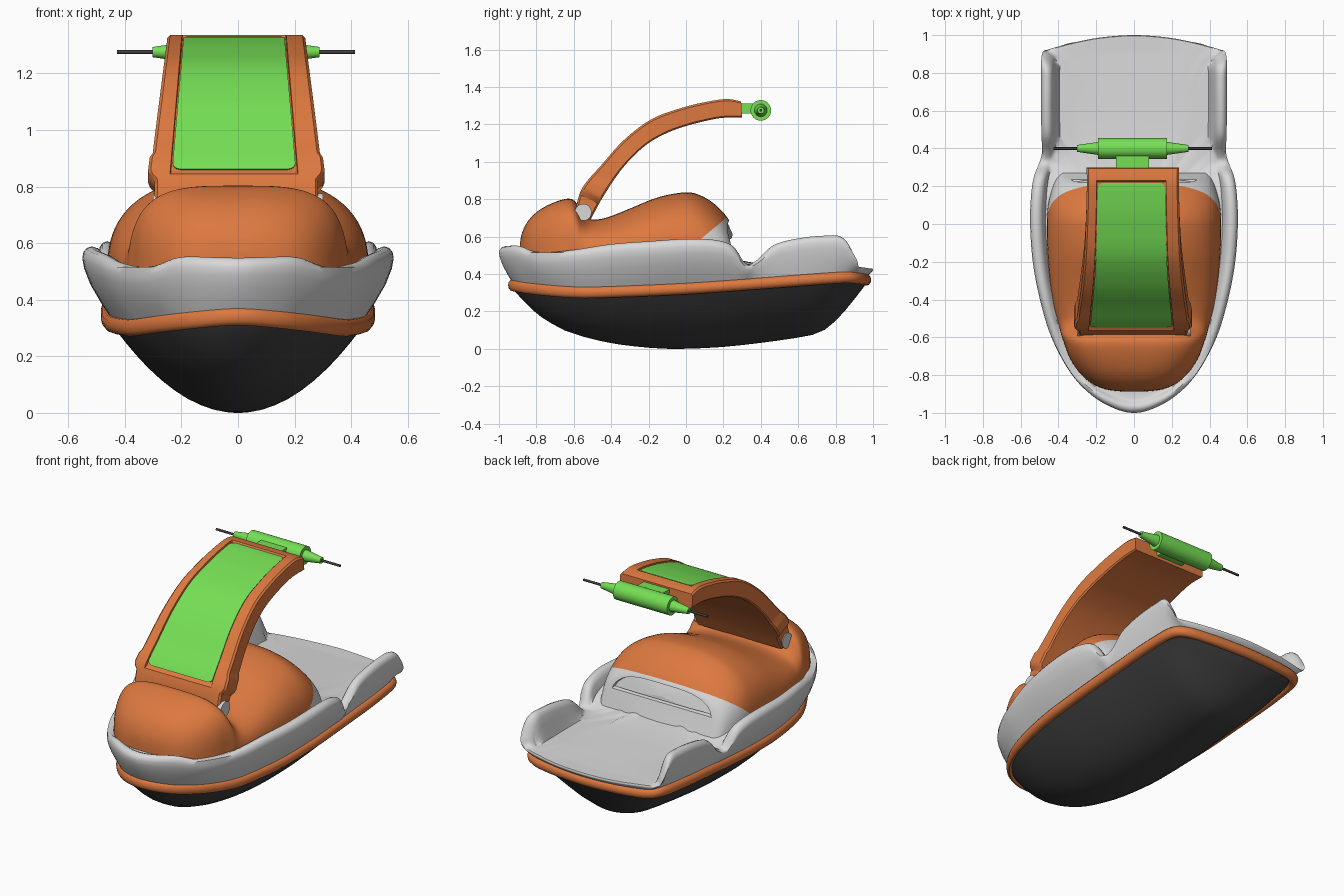
import bpy, bmesh, math
from mathutils import Vector, Matrix

if "Cube" in bpy.data.objects:
    bpy.data.objects.remove(bpy.data.objects["Cube"])


def material(name, rgb):
    m = bpy.data.materials.new(name)
    m.diffuse_color = (*rgb, 1)
    m.use_nodes = True
    m.node_tree.nodes["Principled BSDF"].inputs["Base Color"].default_value = m.diffuse_color
    return m


ORANGE = material("orange", (0.72, 0.19, 0.05))
GREY = material("light grey", (0.69, 0.69, 0.69))
DARK = material("charcoal", (0.05, 0.05, 0.05))
GREEN = material("green", (0.18, 0.74, 0.09))


def finish(name, bm, mats, angle=40):
    bmesh.ops.recalc_face_normals(bm, faces=bm.faces)
    me = bpy.data.meshes.new(name)
    bm.to_mesh(me)
    bm.free()
    ob = bpy.data.objects.new(name, me)
    bpy.context.collection.objects.link(ob)
    for m in mats:
        me.materials.append(m)
    bpy.ops.object.select_all(action='DESELECT')
    ob.select_set(True)
    bpy.context.view_layer.objects.active = ob
    bpy.ops.object.shade_smooth_by_angle(angle=math.radians(angle))
    return ob


def loft(rings, wrap=False, caps=(True, True)):
    """Skin a list of closed point loops."""
    bm = bmesh.new()
    vs = [[bm.verts.new(p) for p in r] for r in rings]
    n = len(vs[0])
    for a, b in zip(vs, vs[1:] + (vs[:1] if wrap else [])):
        for j in range(n):
            k = (j + 1) % n
            bm.faces.new((a[j], a[k], b[k], b[j]))
    if not wrap:
        if caps[0]:
            bm.faces.new(vs[0])
        if caps[1]:
            bm.faces.new(vs[-1])
    return bm


def smooth_rows(rows, steps, closed=False):
    """Catmull-Rom through rows of numbers."""
    n, out = len(rows), []
    get = (lambda i: rows[i % n]) if closed else (lambda i: rows[max(0, min(n - 1, i))])
    for i in range(n if closed else n - 1):
        for s in range(steps):
            t = s / steps
            out.append([0.5 * (2 * b + (c - a) * t + (2 * a - 5 * b + 4 * c - d) * t * t
                               + (3 * b - a - 3 * c + d) * t ** 3)
                        for a, b, c, d in zip(get(i - 1), get(i), get(i + 1), get(i + 2))])
    if not closed:
        out.append(list(rows[-1]))
    return out


def interp(table, x):
    if x <= table[0][0]:
        return table[0][1]
    for (a, fa), (b, fb) in zip(table, table[1:]):
        if x <= b:
            return fa + (fb - fa) * (x - a) / (b - a)
    return table[-1][1]


# Plan outline, bow to stern: rim x, y, z and bumper band x, y
HALF = [(0, -1, .548, 0, -.93), (.10, -.978, .55, .09, -.91), (.22, -.91, .55, .19, -.85),
        (.335, -.79, .515, .285, -.74), (.437, -.6, .53, .365, -.58), (.498, -.4, .56, .41, -.4),
        (.536, -.2, .575, .44, -.2), (.55, 0, .588, .452, 0), (.545, .15, .583, .457, .15),
        (.53, .25, .55, .457, .25), (.503, .32, .455, .457, .32), (.487, .38, .475, .457, .38),
        (.49, .47, .555, .457, .47), (.492, .6, .59, .457, .6), (.492, .75, .605, .452, .73),
        (.492, .85, .595, .442, .83), (.483, .91, .50, .415, .89), (.45, .925, .445, .36, .925),
        (.33, .958, .435, .28, .943), (.18, .987, .43, .16, .957), (0, 1, .43, 0, .965)]
LOOP = smooth_rows(HALF + [(-a, b, c, -d, e) for a, b, c, d, e in HALF[-2:0:-1]], 5, True)
BAND_W = [(r[4], r[3]) for r in smooth_rows(HALF, 5)]
BAND_Z = smooth_rows([(-.95, .345), (-.85, .325), (-.6, .303), (-.4, .305), (0, .322),
                      (.4, .35), (.8, .38), (.9, .38), (1, .362)], 4)
KEEL = smooth_rows([(-.93, .33), (-.9, .29), (-.8, .19), (-.7, .125), (-.6, .08), (-.4, .03),
                    (-.2, .006), (-.08, 0), (.1, .004), (.3, .02), (.6, .06), (.72, .09),
                    (.8, .15), (.88, .24), (.965, .35)], 4)


def shrink(x, y, d):
    return x * (1 - d / .5), y * (1 - d * y ** 4)


# Hull bottom: V-shaped, rising to the bumper band
def hull_point(r, s):
    x, y = r[3] * s, r[4] * s
    f = min(1, abs(x) / max(interp(BAND_W, y), .001)) ** 2
    k = interp(KEEL, y)
    return x, y, k + max(0, interp(BAND_Z, y) - k) * f


finish("hull", loft([[hull_point(r, s) for r in LOOP] for s in
                     (1, .98, .95, .92, .88, .83, .77, .7, .6, .5, .4, .3, .2, .1, .02)],
                    caps=(False, True)), [DARK])

# Bumper band
rings = []
for i in range(12):
    a = math.tau * i / 12
    ring = []
    for r in LOOP:
        x, y = shrink(r[3], r[4], -.03 * math.cos(a))
        ring.append((x, y, interp(BAND_Z, r[4]) + .031 * math.sin(a)))
    rings.append(ring)
finish("bumper_band", loft(rings, wrap=True), [ORANGE])


# Upper body: flared side, rounded rim, inner wall and deck
def deck_z(y):
    return interp([(.15, .515), (.32, .445), (.9, .44), (1, .43)], y)


rings = []
for f, fz in ((0, 0), (.3, .18), (.7, .45), (.93, .68), (1, .83)):
    ring = []
    for r in LOOP:
        z0 = interp(BAND_Z, r[4]) + .018
        ring.append((r[3] + (r[0] - r[3]) * f, r[4] + (r[1] - r[4]) * f, z0 + (r[2] - z0) * fz))
    rings.append(ring)
for d, drop in ((.004, .02), (.014, .006), (.03, 0), (.05, .007), (.063, .03), (.075, .075), (.10, .2)):
    ring = []
    for r in LOOP:
        x, y = shrink(r[0], r[1], d)
        low = min(deck_z(y), r[2])
        ring.append((x, y, max(low, r[2] - drop)))
    rings.append(ring)
last = rings[-1]
for s in (.85, .6, .3, .02):
    rings.append([(p[0] * s, p[1] * s, deck_z(p[1] * s)) for p in last])
finish("upper_body", loft(rings, caps=(False, True)), [GREY], 50)

# Cowl: front lump, dip, large hump, slanted rear panel (y, half width, top, squareness)
ROWS = smooth_rows([(-.887, .06, .57, 2.5), (-.875, .15, .625, 2.6), (-.84, .23, .69, 2.8),
                    (-.78, .295, .745, 3), (-.70, .345, .785, 3.3), (-.63, .37, .803, 3.5),
                    (-.59, .385, .785, 3.2), (-.555, .393, .725, 2.8), (-.51, .405, .693, 2.5),
                    (-.43, .425, .70, 2.5), (-.3, .445, .75, 2.5), (-.15, .458, .81, 2.5),
                    (0, .462, .837, 2.5), (.1, .455, .82, 2.5), (.17, .435, .78, 2.5),
                    (.21, .41, .73, 2.6), (.225, .38, .69, 2.8)], 4)


def cowl_ring(y, w, top, n, s=1, floor=.43):
    pts = [(w, .43)]
    for i in range(41):
        c, q = math.cos(math.pi * i / 40), max(0, math.sin(math.pi * i / 40))
        pts.append((math.copysign(abs(c) ** (2 / n), c) * w, .5 + (top - .5) * q ** (2 / n)))
    pts.append((-w, .43))
    out = []
    for x, z in pts:
        x, z = x * s, max(floor, .62 + (z - .62) * s)
        f = max(0, min(1, y / .22))
        out.append((x, y + f * (.4 * (.7 - z) - .35 * x * x), z))
    return out


end = ROWS[-1]
rings = [cowl_ring(*r) for r in ROWS]
rings += [cowl_ring(end[0] - dy, *end[1:], s, fl) for s, dy, fl in
          ((.9, 0, .57), (.88, .015, .58), (.5, .012, .59), (.05, .01, .6))]
bm = loft(rings)
point, normal = Vector((0, .215, .70)), Vector((0, 1, -1.2))
bmesh.ops.bisect_plane(bm, geom=bm.verts[:] + bm.edges[:] + bm.faces[:], plane_co=point, plane_no=normal)
for f in bm.faces:
    f.material_index = int((f.calc_center_median() - point).dot(normal) > 0)
finish("cowl", bm, [ORANGE, GREY])

# Arched canopy, solid with a shallow recess: outer y, z and inner y, z along the arc
ARC = smooth_rows([(-.592, .74, -.51, .69), (-.555, .86, -.445, .81), (-.45, .985, -.34, .965),
                   (-.33, 1.118, -.22, 1.085), (-.18, 1.23, -.1, 1.155), (0, 1.295, .03, 1.20),
                   (.15, 1.328, .16, 1.23), (.23, 1.335, .23, 1.237), (.295, 1.322, .3, 1.238)], 8)


def half_width(z):
    return .298 - .125 * (z - .9)


def panel_width(z):
    return half_width(z) - .084 + .018 * (z - .86) / .46


rings = []
for i, (yo, zo, yi, zi) in enumerate(ARC):
    w = half_width(zo) if zo > .84 else .289
    if 8 <= i <= 11:
        w += .009
    deep = .12 if zo > .855 and yo < .225 else 0
    p = panel_width(zo)

    def at(x, t, shift=0):
        return (x - .006 - shift, yo + (yi - yo) * t, zo + (zi - zo) * t)
    half = [(w - .008, 1), (w, .92), (w, .1), (w - .01, 0)]
    lip = [(p + .006, 0), (p + .004, deep)]
    rings.append([at(x, t) for x, t in half] + [at(x, t, .008) for x, t in lip]
                 + [at(-x, t, .008) for x, t in reversed(lip)] + [at(-x, t) for x, t in reversed(half)])
finish("canopy_arch", loft(rings), [ORANGE], 35)

# Green canopy panel with rounded corners, set in the recess
mid = [r for r in smooth_rows(ARC, 4) if r[1] > .862 and r[0] < .218]
dist = [0]
for a, b in zip(mid, mid[1:]):
    dist.append(dist[-1] + math.hypot(b[0] - a[0], b[1] - a[1]))
rings, R = [], .03
for (yo, zo, yi, zi), d in zip(mid, dist):
    e = R - min(R, d, dist[-1] - d)
    w = panel_width(zo) - R + math.sqrt(max(0, R * R - e * e))
    v = Vector((yo - yi, zo - zi)).normalized()
    rings.append([(x - .014, yo + v.x * o, zo + v.y * o)
                  for x, o in ((-w, -.013), (w, -.013), (w, -.006), (-w, -.006))])
finish("canopy_panel", loft(rings), [GREEN])


# Turned parts along x
def turned(name, x0, x1, r0, r1, y, z, mat, seg=32):
    bm = bmesh.new()
    m = Matrix.Translation(((x0 + x1) / 2, y, z)) @ Matrix.Rotation(math.pi / 2, 4, 'Y')
    bmesh.ops.create_cone(bm, cap_ends=True, segments=seg, radius1=r0, radius2=r1,
                          depth=x1 - x0, matrix=m)
    finish(name, bm, [mat])


for side, s in (("left", -1), ("right", 1)):
    c = -.007
    turned(side + "_pivot", s * .282 - .018, s * .282 + .018, .045, .045, -.55, .73, GREY)
    lo, hi = sorted((c + s * .17, c + s * .295))
    turned(side + "_grip", lo, hi, *((.018, .036) if s < 0 else (.036, .018)), .4, 1.275, GREEN)
    lo, hi = sorted((c + s * .28, c + s * .42))
    turned(side + "_rod", lo, hi, .007, .007, .4, 1.275, DARK, 12)
turned("bar_barrel", -.19, .176, .055, .055, .4, 1.275, GREEN)

# Bracket joining the barrel to the canopy
bm = bmesh.new()
bmesh.ops.create_cube(bm, size=1, matrix=Matrix.Translation((-.007, .335, 1.285))
                      @ Matrix.Diagonal((.175, .10, .055, 1)))
finish("bar_bracket", bm, [GREEN])
